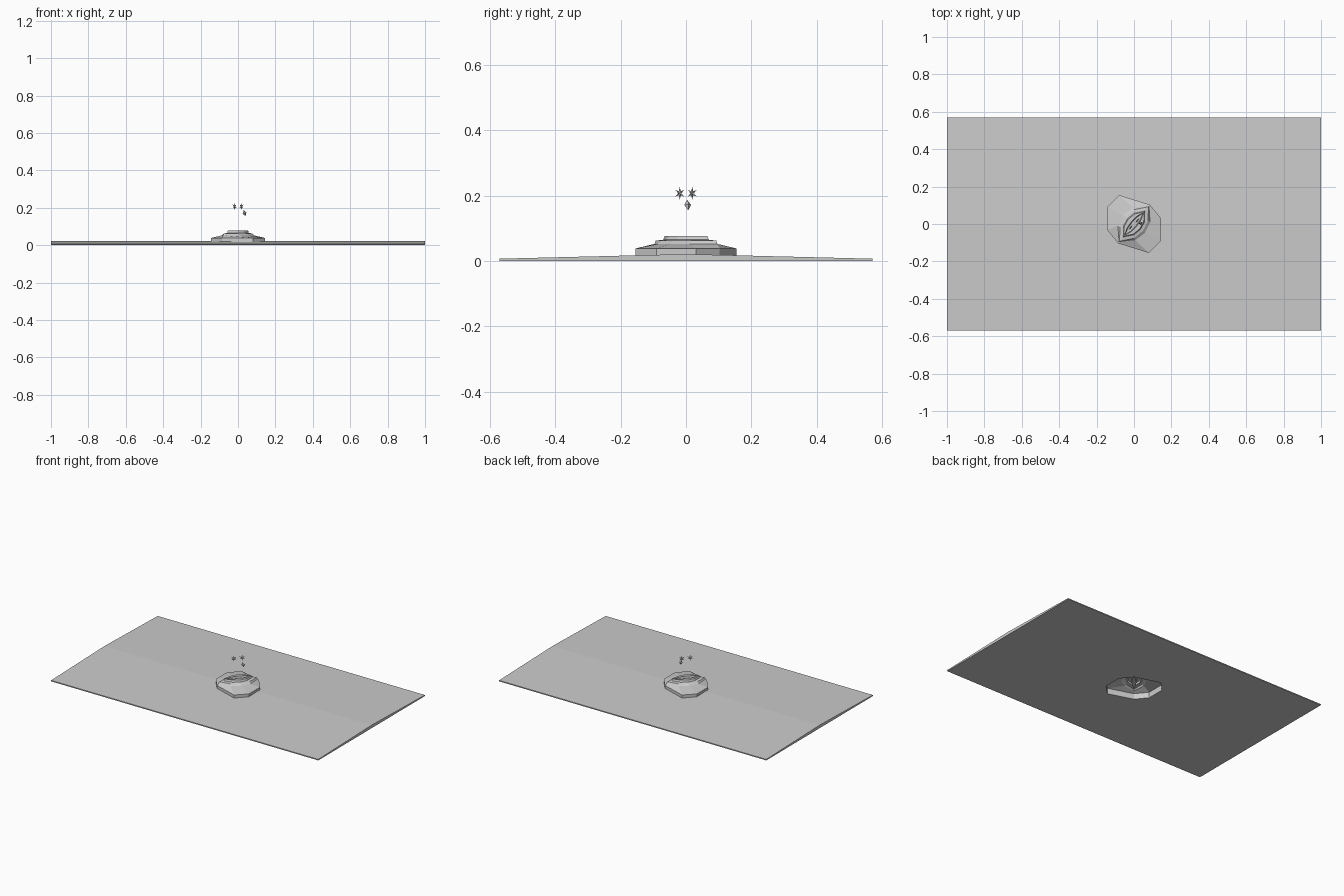
import bpy, bmesh, math
from mathutils import Vector

if "Cube" in bpy.data.objects:
    bpy.data.objects.remove(bpy.data.objects["Cube"])


def material(name, value):
    m = bpy.data.materials.new(name)
    m.use_nodes = True
    colour = (value, value, value, 1)
    m.diffuse_color = colour
    m.node_tree.nodes["Principled BSDF"].inputs["Base Color"].default_value = colour
    return m


STONE = material("grey stone", 0.6)


def finish(name, bm):
    bmesh.ops.recalc_face_normals(bm, faces=bm.faces)
    mesh = bpy.data.meshes.new(name)
    bm.to_mesh(mesh)
    bm.free()
    mesh.materials.append(STONE)
    ob = bpy.data.objects.new(name, mesh)
    bpy.context.collection.objects.link(ob)
    return ob


def loft(name, rings, cap_start=True):
    """Skin a list of point rings and close the ends."""
    bm = bmesh.new()
    loops = [[bm.verts.new(p) for p in ring] for ring in rings]
    n = len(loops[0])
    for a, b in zip(loops, loops[1:]):
        for i in range(n):
            j = (i + 1) % n
            bm.faces.new((a[i], a[j], b[j], b[i]))
    if cap_start:
        bm.faces.new(loops[0])
    bm.faces.new(loops[-1])
    return finish(name, bm)


def ring(points, z):
    return [(x, y, z) for x, y in points]


# Outline of the mound: one half, turned half a circle for the other
half = [(.085, .103), (.145, .03), (.145, -.09), (.08, -.155)]
octagon = half + [(-x, -y) for x, y in half]
axis = Vector((.64, .77))
side = Vector((.77, -.64))


def lens(length, width):
    """Eight-point eye shape along the diagonal."""
    uv = [(1, 0), (.5, .8), (0, 1), (-.5, .8)]
    pts = [axis * (u * length) + side * (v * width) for u, v in uv]
    return [tuple(p) for p in pts] + [tuple(-p) for p in pts]


# Slab with a shallow ridge along its length
profile = [(-.57, 0), (.57, 0), (.57, .007), (0, .021), (-.57, .007)]
slab = loft("ground_slab", [[(x, y, z) for y, z in profile] for x in (-1, 1)])

# Opening under the mound
cutter = loft("opening_cutter", [ring(octagon, -.1), ring(octagon, .1)])
cutter.hide_render = True
cut = slab.modifiers.new("opening", "BOOLEAN")
cut.object = cutter
cut.solver = "EXACT"
bpy.context.view_layer.objects.active = slab
bpy.ops.object.modifier_apply(modifier=cut.name)
bpy.data.objects.remove(cutter)

# Hollow mound: wall, sloping shelf, raised eye-shaped rim and slit
loft("mound", [
    ring(octagon, 0),
    ring(octagon, .038),
    ring(lens(.125, .075), .052),
    ring(lens(.12, .06), .062),
    ring(lens(.09, .045), .065),
    ring(lens(.085, .04), .077),
    ring(lens(.08, .018), .077),
    ring(lens(.075, .014), .04),
], cap_start=False)


def shard(name, centre, direction, length, radius, sides=4):
    """Double-ended crystal."""
    bm = bmesh.new()
    direction = Vector(direction).normalized()
    turn = direction.to_track_quat("Z", "Y")
    centre = Vector(centre)
    tips = [bm.verts.new(centre + direction * s * length / 2) for s in (-1, 1)]
    belt = []
    for i in range(sides):
        a = math.tau * i / sides
        belt.append(bm.verts.new(centre + turn @ Vector((math.cos(a) * radius, math.sin(a) * radius, 0))))
    for tip in tips:
        for i in range(sides):
            bm.faces.new((tip, belt[i], belt[(i + 1) % sides]))
    return finish(name, bm)


# Two floating spiky clusters above the slit
for label, s in (("left", 1), ("right", -1)):
    for i in range(3):
        a = math.radians(30 + 60 * i)
        d = (axis.x * math.cos(a), axis.y * math.cos(a), math.sin(a))
        shard(f"{label}_spike_{i}", (s * .018, s * .019, .207), d, .038, .005)

# Hanging crystal
shard("hanging_crystal", (.035, .005, .171), (-.3, -.1, 1), .034, .011)
